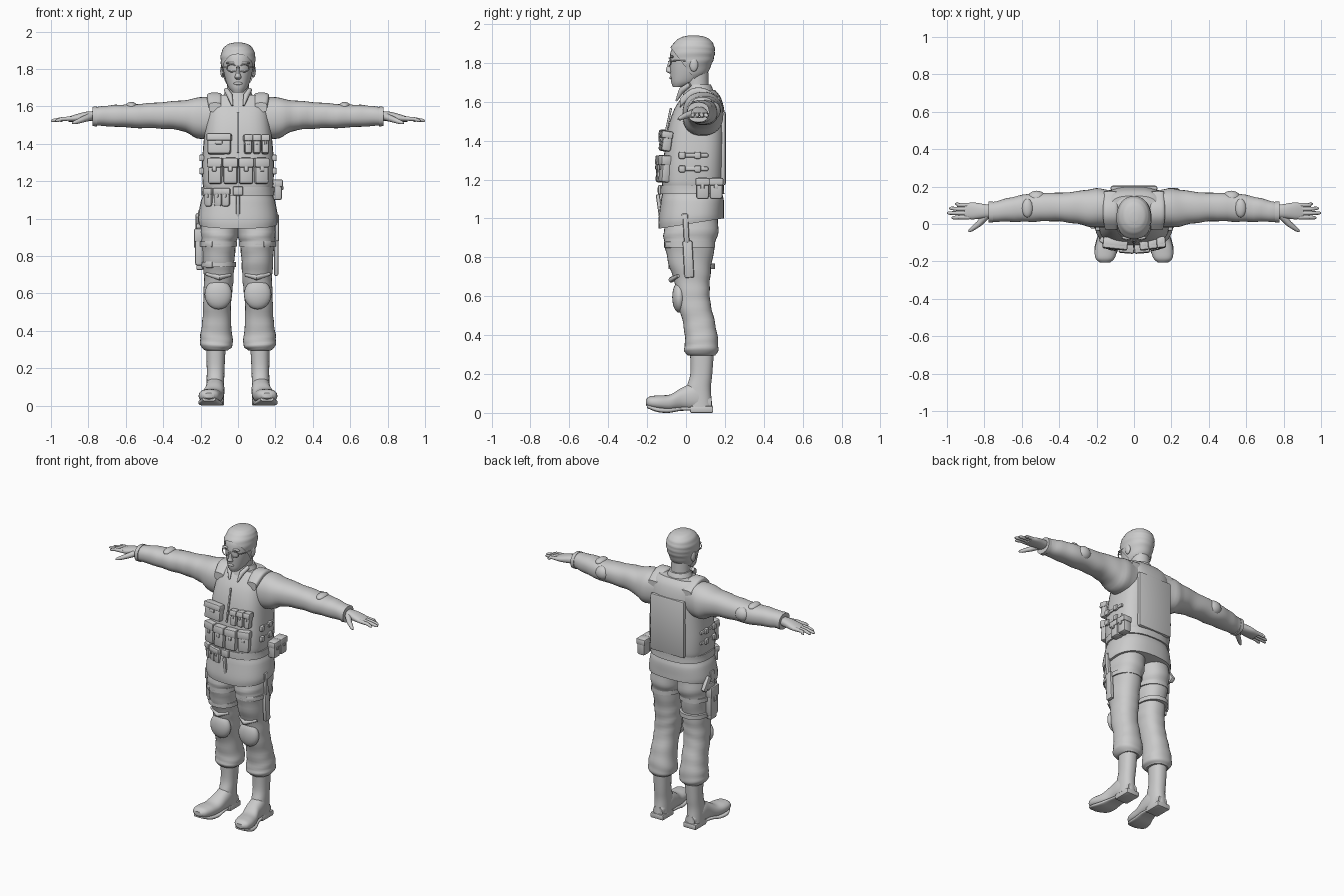
import bpy, bmesh, math
from mathutils import Matrix, Vector

cube = bpy.data.objects.get("Cube")
if cube:
    bpy.data.objects.remove(cube, do_unlink=True)

GREY = (0.6, 0.6, 0.6, 1)
grey = bpy.data.materials.new("plain grey")
grey.use_nodes = True
grey.diffuse_color = GREY
shader = next(n for n in grey.node_tree.nodes if n.type == "BSDF_PRINCIPLED")
shader.inputs["Base Color"].default_value = GREY


def finish(ob, mirror=False):
    """Material, smooth shading and optional left/right mirroring."""
    ob.data.materials.clear()
    ob.data.materials.append(grey)
    bpy.ops.object.select_all(action="DESELECT")
    ob.select_set(True)
    bpy.context.view_layer.objects.active = ob
    bpy.ops.object.shade_smooth_by_angle(angle=math.radians(42))
    if mirror:
        ob.modifiers.new("Mirror", "MIRROR").use_mirror_merge = False
    return ob


def from_bmesh(name, bm, mirror=False):
    bmesh.ops.recalc_face_normals(bm, faces=bm.faces)
    mesh = bpy.data.meshes.new(name)
    bm.to_mesh(mesh)
    bm.free()
    ob = bpy.data.objects.new(name, mesh)
    bpy.context.collection.objects.link(ob)
    return finish(ob, mirror)


def smooth_keys(keys, steps):
    """Catmull-Rom interpolation of cross-section extents."""
    rows = []
    for i in range(len(keys) - 1):
        quad = [keys[max(i - 1, 0)], keys[i], keys[i + 1], keys[min(i + 2, len(keys) - 1)]]
        for s in range(steps):
            t = s / steps
            rows.append([b + t * (c - a) / 2 + t * t * (a - 2.5 * b + 2 * c - d / 2)
                         + t ** 3 * (3 * (b - c) + d - a) / 2 for a, b, c, d in zip(*quad)])
    return rows + [list(keys[-1])]


def loft(name, axis, keys, power=2.3, mirror=False, fold=0.0, edit=None, sides=32, steps=5):
    """Rows: position on the axis, then low/high extents on the other two axes."""
    bm = bmesh.new()
    others = [a for a in range(3) if a != axis]
    rings = []
    for k, (pos, a0, a1, b0, b1) in enumerate(smooth_keys(keys, steps)):
        ring = []
        for i in range(sides):
            ang = math.tau * i / sides
            swell = 1 + fold * math.sin(k * 1.3 + 2 * math.sin(ang + k * 0.2))
            co = Vector()
            co[axis] = pos
            for ax, lo, hi, w in ((others[0], a0, a1, math.cos(ang)), (others[1], b0, b1, math.sin(ang))):
                w = math.copysign(abs(w) ** (2 / power), w)
                co[ax] = (lo + hi) / 2 + (hi - lo) / 2 * w * swell
            ring.append(bm.verts.new(co))
        rings.append(ring)
    for lower, upper in zip(rings, rings[1:]):
        for i in range(sides):
            j = (i + 1) % sides
            bm.faces.new((lower[i], lower[j], upper[j], upper[i]))
    bm.faces.new(rings[0])
    bm.faces.new(rings[-1])
    if edit:
        edit(bm)
    return from_bmesh(name, bm, mirror)


def upright(rows):
    """Expand (z, half width, front, back) into full extents."""
    return [(z, -w, w, front, back) for z, w, front, back in rows]


def box(name, centre, size, turn=0, tilt=0, bevel=0.008, mirror=False):
    bm = bmesh.new()
    bmesh.ops.create_cube(bm, size=1, matrix=Matrix.Diagonal((*size, 1)))
    bmesh.ops.bevel(bm, geom=bm.edges[:], offset=min(bevel, min(size) * 0.4), segments=2,
                    profile=0.5, affect="EDGES")
    spin = Matrix.Rotation(math.radians(turn), 4, "Z") @ Matrix.Rotation(math.radians(tilt), 4, "X")
    bmesh.ops.transform(bm, verts=bm.verts, matrix=Matrix.Translation(centre) @ spin)
    return from_bmesh(name, bm, mirror)


def pouch(name, centre, size, turn=0, tilt=0):
    """Bag with an overlapping flap and a small fastener."""
    x, y, z = centre
    w, d, h = size
    out = Vector((math.sin(math.radians(turn)), -math.cos(math.radians(turn)), 0))
    box(name, centre, size, turn, tilt, 0.012)
    box(name + "_flap", (x, y, z + h * 0.31), (w + 0.008, d + 0.01, h * 0.36), turn, tilt)
    tab = Vector((x, y, z + h * 0.08)) + out * (d / 2 + 0.002)
    box(name + "_tab", tab, (w * 0.3, 0.01, h * 0.2), turn, tilt)


def tube(name, points, radii, mirror=False, cyclic=False):
    curve = bpy.data.curves.new(name, "CURVE")
    curve.dimensions = "3D"
    curve.bevel_depth = 1
    curve.bevel_resolution = 3
    curve.use_fill_caps = True
    line = curve.splines.new("POLY")
    line.points.add(len(points) - 1)
    line.use_cyclic_u = cyclic
    for p, co, r in zip(line.points, points, radii):
        p.co = (*co, 1)
        p.radius = r
    ob = bpy.data.objects.new(name, curve)
    bpy.context.collection.objects.link(ob)
    bpy.ops.object.select_all(action="DESELECT")
    ob.select_set(True)
    bpy.context.view_layer.objects.active = ob
    bpy.ops.object.convert(target="MESH")
    return finish(bpy.context.view_layer.objects.active, mirror)


def ball(name, centre, size, mirror=False):
    bm = bmesh.new()
    bmesh.ops.create_uvsphere(bm, u_segments=20, v_segments=12, radius=1,
                              matrix=Matrix.Translation(centre) @ Matrix.Diagonal((*size, 1)))
    return from_bmesh(name, bm, mirror)


# Head, hair and face
skull = [(1.675, .028, -.066, -.01), (1.70, .05, -.076, .06), (1.74, .066, -.08, .10),
         (1.79, .078, -.083, .125), (1.83, .083, -.083, .138), (1.87, .083, -.075, .14),
         (1.905, .07, -.05, .125), (1.927, .046, -.018, .095), (1.936, .012, .02, .055)]
loft("head", 2, upright(skull), 2.1)


def cut_hairline(bm):
    bmesh.ops.bisect_plane(bm, geom=bm.verts[:] + bm.edges[:] + bm.faces[:], clear_inner=True,
                           plane_co=(0, -.08, 1.88), plane_no=(0, .17, .13))


loft("hair", 2, upright([(z + .005, w + .009, f - .006, b + .008) for z, w, f, b in skull]),
     2.1, fold=.012, edit=cut_hairline)
loft("neck", 2, upright([(1.58, .07, .0, .13), (1.66, .06, .0, .118), (1.75, .058, -.01, .115)]), 2)
loft("nose", 2, upright([(1.745, .012, -.085, -.06), (1.757, .018, -.103, -.06),
                         (1.775, .012, -.1, -.06), (1.815, .007, -.086, -.06)]), 2, sides=12)
ball("lips", (0, -.077, 1.723), (.024, .008, .008))
ball("brows", (.035, -.073, 1.832), (.03, .01, .007), True)
ball("ears", (.083, .04, 1.79), (.012, .022, .035), True)
rim = [(.034 + .026 * math.cos(a), -.088 + .01 * abs(math.cos(a)), 1.805 + .02 * math.sin(a))
       for a in (math.tau * i / 20 for i in range(20))]
tube("glasses_rims", rim, [.003] * 20, True, True)
tube("glasses_arms", [(.06, -.08, 1.81), (.084, -.04, 1.812), (.088, .04, 1.81)], [.003] * 3, True)
tube("glasses_bridge", [(-.01, -.09, 1.808), (.01, -.09, 1.808)], [.003] * 2)


# Jacket with a hem that dips at the front
def dip_hem(bm):
    for v in bm.verts:
        if v.co.z < 1.1:
            v.co.z += (v.co.y - .19) * .16 * (1.1 - v.co.z) / .1


loft("jacket", 2, upright([(1.0, .21, -.14, .195), (1.03, .213, -.142, .195), (1.09, .2, -.13, .195),
                           (1.15, .182, -.12, .185), (1.3, .183, -.108, .188), (1.45, .18, -.088, .195),
                           (1.55, .175, -.06, .19), (1.62, .155, -.02, .175), (1.66, .1, .005, .145)]),
     2.5, edit=dip_hem)
box("jacket_front_seam", (0, -.134, 1.04), (.022, .02, .17), tilt=8)
loft("collar", 2, upright([(1.62, .1, -.02, .15), (1.66, .078, -.008, .14), (1.688, .066, .0, .128)]), 2)
tube("collar_points", [(.064, .02, 1.69), (.045, -.022, 1.66), (.03, -.05, 1.605)],
     [.012, .016, .005], True)

# Vest with a raised back panel and shoulder straps
loft("vest", 2, upright([(1.165, .185, -.122, .188), (1.2, .19, -.124, .194), (1.3, .192, -.116, .198),
                         (1.45, .18, -.096, .202), (1.55, .168, -.066, .198), (1.62, .16, -.024, .18),
                         (1.66, .125, .01, .15)]), 3)
box("back_panel", (0, .191, 1.36), (.25, .028, .38), bevel=.012)
loft("shoulder_straps", 1, [(-.03, .09, .155, 1.57, 1.62), (.03, .085, .165, 1.62, 1.668),
                            (.1, .085, .165, 1.62, 1.668), (.175, .085, .16, 1.57, 1.62)], 3.5, True)
box("vest_zip", (0, -.1, 1.46), (.012, .012, .22), tilt=-12)

# Sleeves, cuffs and elbow patches
sleeve = [(.09, -.01, .175, 1.44, 1.655), (.2, -.02, .19, 1.425, 1.648), (.3, .0, .175, 1.47, 1.632),
          (.42, .015, .166, 1.482, 1.622), (.55, .012, .162, 1.485, 1.612),
          (.66, .012, .142, 1.492, 1.608), (.75, .012, .118, 1.497, 1.598), (.775, .012, .115, 1.5, 1.595)]
loft("sleeves", 0, sleeve, mirror=True, fold=.02)
loft("cuffs", 0, [(.755, .007, .12, 1.493, 1.6), (.778, .007, .12, 1.495, 1.598)], mirror=True)
ball("elbow_patches", (.52, .14, 1.555), (.05, .038, .045), True)
ball("sleeve_creases", (.57, .085, 1.603), (.03, .05, .021), True)

# Hands
loft("palms", 0, [(.76, .035, .1, 1.525, 1.575), (.81, .03, .108, 1.52, 1.572),
                  (.86, .025, .115, 1.518, 1.56), (.905, .028, .11, 1.518, 1.545)], mirror=True)
for finger, y, tip in (("index", .036, .975), ("middle", .058, 1.0), ("ring", .08, .988), ("little", .101, .955)):
    end = y * 1.15 - .008
    tube(finger + "_fingers", [(.88, y, 1.536), (.94, y, 1.533), (tip - .01, end, 1.525), (tip, end, 1.522)],
         [.012, .011, .009, .004], True)
tube("thumbs", [(.79, .045, 1.545), (.83, .0, 1.53), (.87, -.03, 1.515), (.885, -.04, 1.51)],
     [.02, .016, .011, .005], True)

# Trousers, knee pads and boots
loft("trouser_legs", 2, [(1.03, -.005, .19, -.1, .165), (.93, -.005, .2, -.115, .165),
                         (.86, .012, .195, -.11, .148), (.75, .02, .186, -.085, .13),
                         (.66, .025, .182, -.055, .122), (.57, .035, .185, -.045, .125),
                         (.46, .038, .19, -.015, .15), (.37, .03, .202, -.005, .165),
                         (.32, .03, .2, -.01, .165), (.295, .055, .175, .01, .15)],
     mirror=True, fold=.018)
ball("knee_pads", (.105, -.035, .595), (.073, .036, .08), True)
tube("knee_creases", [(.04, -.04, .7), (.1, -.075, .685), (.17, -.04, .705)], [.008, .015, .008], True)
loft("boot_shafts", 2, [(.33, .065, .17, .02, .145), (.2, .072, .167, .022, .135),
                        (.12, .074, .168, .0, .128), (.03, .075, .17, .0, .136)], mirror=True)
loft("boot_feet", 1, [(.13, .085, .155, .01, .08), (.05, .073, .172, .01, .15), (-.02, .074, .178, .015, .13),
                      (-.08, .082, .197, .01, .095), (-.14, .09, .21, .015, .09),
                      (-.185, .105, .205, .025, .085), (-.207, .13, .18, .04, .068)], mirror=True)
loft("boot_soles", 1, [(.04, .085, .165, .012, .03), (-.03, .08, .18, .01, .03), (-.09, .08, .203, .0, .024),
                       (-.15, .09, .212, .005, .03), (-.2, .12, .19, .025, .045)], 3.5, True)
box("boot_heels", (.122, .08, .018), (.095, .12, .036), mirror=True)

# Chest and belly pouches
pouch("chest_pocket", (-.1, -.105, 1.4), (.125, .05, .11), -6, -8)
for i in range(3):
    pouch(f"chest_magazine_{i + 1}", (.053 + i * .046, -.11 + i * .006, 1.398), (.04, .05, .105), 6, -8)
for i in range(4):
    x = -.12 + i * .081
    pouch(f"belly_pouch_{i + 1}", (x, -.128 + 1.4 * x * x, 1.255), (.074, .05, .14), x * 120, -4)

# Belt and belt pouches
loft("belt", 2, upright([(1.125, .196, -.132, .197), (1.15, .194, -.132, .196), (1.17, .194, -.131, .196)]), 2.5)
box("belt_buckle", (0, -.133, 1.148), (.055, .02, .05))
for i, x in enumerate((-.155, -.105, -.065)):
    pouch(f"belt_pouch_{i + 1}", (x, -.128 + 1.8 * x * x, 1.115), (.045, .035, .1), x * 190)
for i, y in enumerate((.085, .155)):
    pouch(f"hip_pouch_{i + 1}", (.208, y, 1.155), (.066, .055, .11), 90)

# Side straps of the vest
for z in (1.255, 1.325):
    box("side_strap", (.188, .04, z), (.018, .15, .022), mirror=True)
    for y in (-.02, .06):
        box("side_strap_buckle", (.195, y, z), (.024, .035, .036), mirror=True)

# Thigh gear: sidearm holster on the right, sheath on the left
pouch("holster", (-.207, .02, .85), (.08, .045, .2), -90)
box("holster_tip", (-.205, .02, .75), (.036, .06, .05))
box("holster_hanger", (-.207, .02, .985), (.016, .045, .12))
box("sidearm_grip", (-.212, .085, .98), (.028, .04, .1), tilt=35)
box("sidearm_slide", (-.21, .045, .955), (.028, .08, .04))
box("sheath", (.204, .012, .79), (.024, .05, .19), tilt=3)
box("sheath_handle", (.208, .0, .95), (.022, .028, .15), tilt=3)
box("sheath_hanger", (.206, -.002, 1.0), (.014, .04, .05))
for z, w in ((.865, .1), (.755, .094)):
    for side in (-1, 1):
        if side < 0 or z > .8:
            loft("thigh_strap", 2, [(z + h, side * .105 - w, side * .105 + w, -.112 + (.865 - z) * .2, .15)
                                    for h in (-.014, .014)], sides=32)
            box("thigh_strap_buckle", (side * .15, -.085 + (.865 - z) * .2, z), (.05, .03, .035), side * 35)
